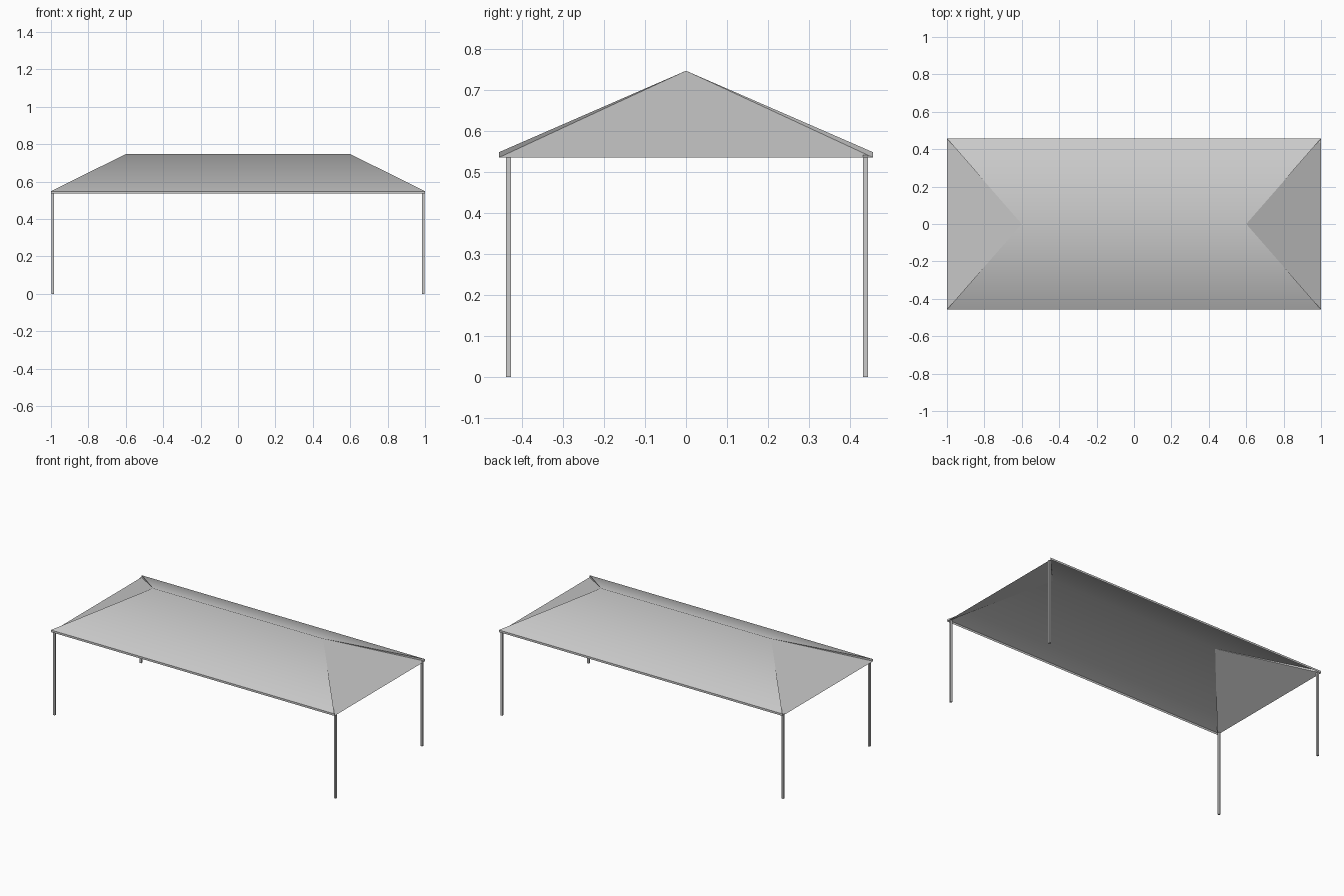
import bpy, bmesh

if "Cube" in bpy.data.objects:
    bpy.data.objects.remove(bpy.data.objects["Cube"])

X, Y = 1.0, 0.457            # eave half sizes
LOW, EAVE, RIDGE = 0.535, 0.548, 0.747
RX = 0.6                     # ridge half length


def finish(name, bm):
    mesh = bpy.data.meshes.new(name)
    bm.to_mesh(mesh)
    bm.free()
    obj = bpy.data.objects.new(name, mesh)
    bpy.context.collection.objects.link(obj)
    return obj


# Hipped canopy: open underneath, with a narrow valance on the long sides
bm = bmesh.new()
ridge = {s: bm.verts.new((s * RX, 0, RIDGE)) for s in (-1, 1)}
top = {(a, b): bm.verts.new((a * X, b * Y, EAVE)) for a in (-1, 1) for b in (-1, 1)}
low = {(a, b): bm.verts.new((a * X, b * Y, LOW)) for a in (-1, 1) for b in (-1, 1)}
for s in (-1, 1):
    # long slope and valance
    bm.faces.new((top[-1, s], top[1, s], ridge[1], ridge[-1]))
    bm.faces.new((low[-1, s], low[1, s], top[1, s], top[-1, s]))
    # end slope reaches the lower edge, slivers close the hips
    bm.faces.new((low[s, -1], low[s, 1], ridge[s]))
    for t in (-1, 1):
        bm.faces.new((low[s, t], top[s, t], ridge[s]))
bmesh.ops.recalc_face_normals(bm, faces=bm.faces)
if sum(f.normal.z for f in bm.faces) < 0:
    bmesh.ops.reverse_faces(bm, faces=bm.faces)
canopy = finish("canopy_roof", bm)
bpy.context.view_layer.objects.active = canopy
canopy.select_set(True)
bpy.ops.object.shade_smooth_by_angle(angle=0.87)


# Four slim corner posts
def post(name, x, y, height, w=0.012):
    bm = bmesh.new()
    bmesh.ops.create_cube(bm, size=1)
    bmesh.ops.scale(bm, vec=(w, w, height), verts=bm.verts)
    bmesh.ops.translate(bm, vec=(x, y, height / 2), verts=bm.verts)
    finish(name, bm)


for side, sx in (("left", -1), ("right", 1)):
    post("front_%s_post" % side, sx * 0.991, -0.433, LOW)
    post("back_%s_post" % side, sx * 0.991, 0.438, 0.541)
